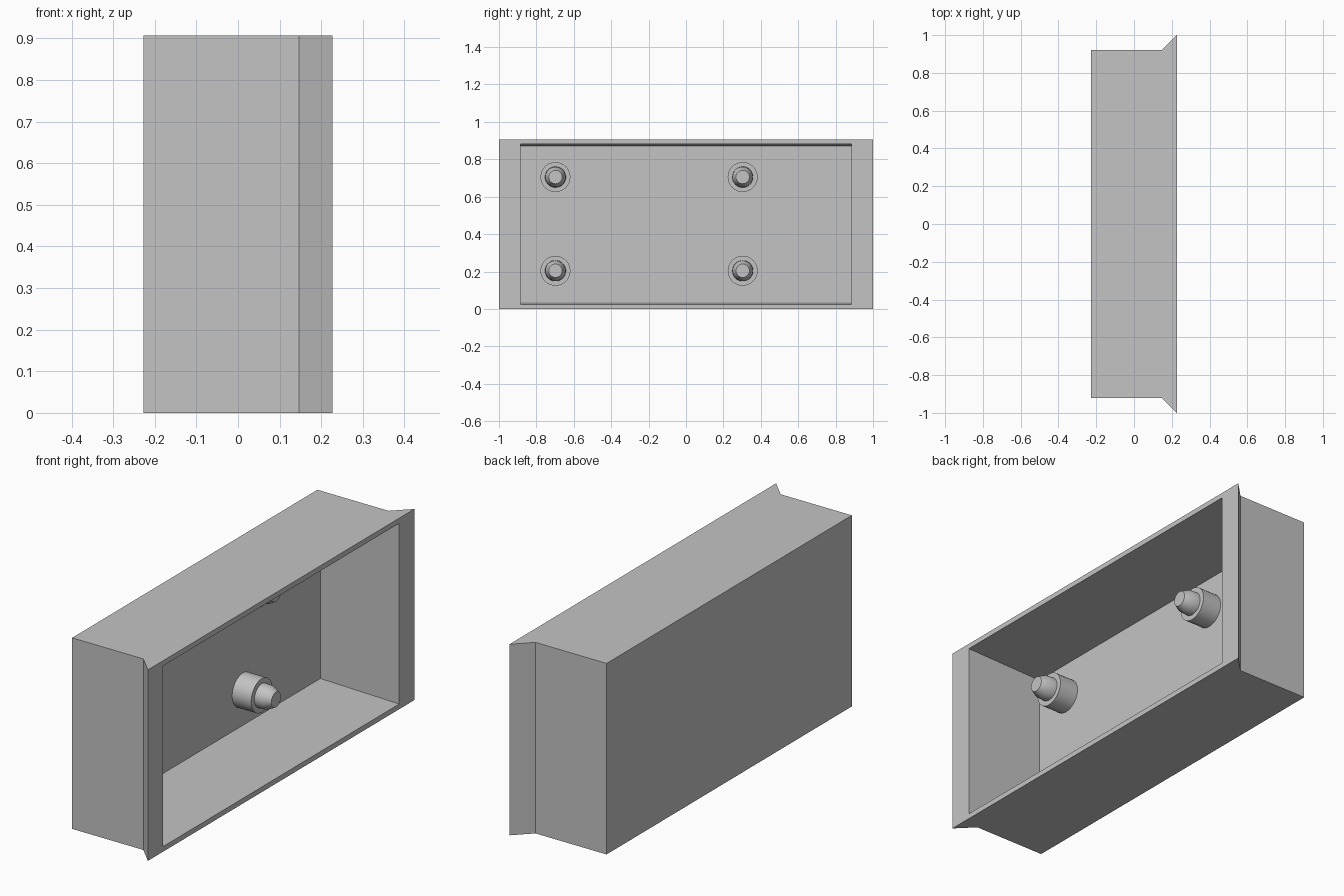
import bpy
import bmesh
from math import pi, radians
from mathutils import Vector, Matrix

cube = bpy.data.objects.get("Cube")
if cube:
    bpy.data.objects.remove(cube, do_unlink=True)

HEIGHT = 0.907
BACK, FRONT, FLOOR = -0.227, 0.227, -0.187

grey = bpy.data.materials.new("plain grey")
grey.use_nodes = True
colour = (0.55, 0.55, 0.55, 1)
grey.diffuse_color = colour
grey.node_tree.nodes["Principled BSDF"].inputs["Base Color"].default_value = colour


def add_object(name, bm):
    bmesh.ops.recalc_face_normals(bm, faces=bm.faces)
    mesh = bpy.data.meshes.new(name)
    bm.to_mesh(mesh)
    bm.free()
    mesh.materials.append(grey)
    obj = bpy.data.objects.new(name, mesh)
    bpy.context.collection.objects.link(obj)
    return obj


# Housing: plan outline with flared side lips, extruded upwards
bm = bmesh.new()
half = [(BACK, 0.92), (0.147, 0.92), (FRONT, 1.0)]
outline = [(x, -y) for x, y in half] + [(x, y) for x, y in reversed(half)]
base = bm.faces.new([bm.verts.new((x, y, 0)) for x, y in outline])
grown = bmesh.ops.extrude_face_region(bm, geom=[base])["geom"]
bmesh.ops.translate(bm, vec=(0, 0, HEIGHT),
                    verts=[v for v in grown if isinstance(v, bmesh.types.BMVert)])
bmesh.ops.recalc_face_normals(bm, faces=bm.faces)

# Rim around the opening, then the recessed floor
opening = max(bm.faces, key=lambda f: f.calc_center_median().x)
bmesh.ops.inset_individual(bm, faces=[opening], thickness=0.035)
for v in opening.verts:
    v.co.y = 0.885 if v.co.y > 0 else -0.885
bmesh.ops.inset_individual(bm, faces=[opening], thickness=0.01)
for v in opening.verts:
    v.co.x = FLOOR
    v.co.y = 0.885 if v.co.y > 0 else -0.885
    v.co.z = HEIGHT - 0.035 if v.co.z > HEIGHT / 2 else 0.035
add_object("housing", bm)


# Stepped peg: radius and distance from the floor, turned about the x axis
PEG = [(0.08, 0), (0.08, 0.1), (0.056, 0.1), (0.054, 0.14), (0.036, 0.175), (0, 0.175)]


def add_peg(name, y, z):
    bm = bmesh.new()
    verts = [bm.verts.new((d, 0, r)) for r, d in PEG]
    edges = [bm.edges.new(pair) for pair in zip(verts, verts[1:])]
    bmesh.ops.spin(bm, geom=verts + edges, cent=(0, 0, 0), axis=(1, 0, 0),
                   angle=2 * pi, steps=32)
    bmesh.ops.remove_doubles(bm, verts=bm.verts, dist=0.0005)
    bmesh.ops.transform(bm, matrix=Matrix.Translation(Vector((FLOOR, y, z))), verts=bm.verts)
    obj = add_object(name, bm)
    bpy.ops.object.select_all(action="DESELECT")
    obj.select_set(True)
    bpy.context.view_layer.objects.active = obj
    bpy.ops.object.shade_smooth_by_angle(angle=radians(25))


for side, y in (("front", -0.698), ("back", 0.303)):
    for level, z in (("lower", 0.204), ("upper", 0.705)):
        add_peg(f"{side}_{level}_peg", y, z)
